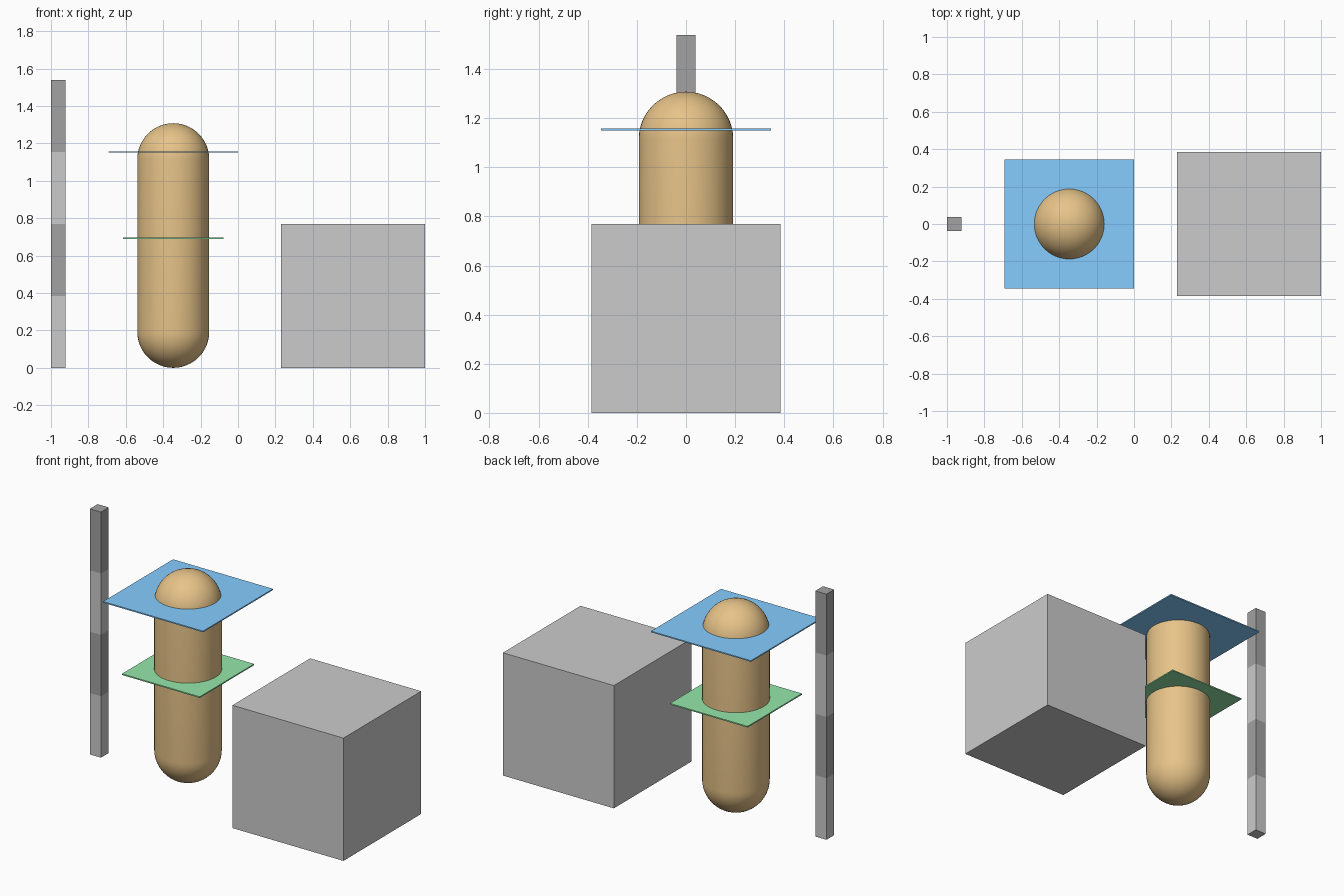
import bpy, bmesh, math
from mathutils import Vector, Matrix

if "Cube" in bpy.data.objects:
    bpy.data.objects.remove(bpy.data.objects["Cube"])

S = 1 / 1.3          # one metre in model units
CAPSULE_X = -0.45


def material(name, rgb):
    mat = bpy.data.materials.new(name)
    mat.diffuse_color = (*rgb, 1)
    mat.use_nodes = True
    mat.node_tree.nodes["Principled BSDF"].inputs["Base Color"].default_value = mat.diffuse_color
    return mat


def add_object(name, bm, mat=None):
    mesh = bpy.data.meshes.new(name)
    bm.to_mesh(mesh)
    bm.free()
    obj = bpy.data.objects.new(name, mesh)
    bpy.context.collection.objects.link(obj)
    if mat:
        mesh.materials.append(mat)
    return obj


def box(name, centre, size, mat=None):
    bm = bmesh.new()
    bmesh.ops.create_cube(bm, size=1)
    bmesh.ops.transform(bm, verts=bm.verts, matrix=Matrix.Translation(Vector(centre) * S)
                        @ Matrix.Diagonal((*(Vector(size) * S), 1)))
    return add_object(name, bm, mat)


def capsule(name, x, radius, height, mat, sides=48, rings=12):
    # half outline from bottom pole to top pole, spun around z
    pts = []
    for start, z in ((-90, radius), (0, height - radius)):
        for i in range(rings + 1):
            a = math.radians(start + 90 * i / rings)
            pts.append((radius * math.cos(a), 0, z + radius * math.sin(a)))
    bm = bmesh.new()
    verts = [bm.verts.new(p) for p in pts]
    edges = [bm.edges.new(pair) for pair in zip(verts, verts[1:])]
    bmesh.ops.spin(bm, geom=verts + edges, cent=(0, 0, 0), axis=(0, 0, 1),
                   angle=math.tau, steps=sides)
    bmesh.ops.remove_doubles(bm, verts=bm.verts, dist=1e-4)
    bmesh.ops.recalc_face_normals(bm, faces=bm.faces)
    bmesh.ops.transform(bm, verts=bm.verts,
                        matrix=Matrix.Scale(S, 4) @ Matrix.Translation((x, 0, 0)))
    for f in bm.faces:
        f.smooth = True
    return add_object(name, bm, mat)


tan = material("tan", (0.8, 0.55, 0.25))
blue = material("blue", (0.24, 0.61, 1.0))
green = material("green", (0.3, 0.8, 0.4))
dark = material("dark_grey", (0.36, 0.36, 0.36))

# one-metre reference cube
box("reference_cube", (0.8, 0, 0.5), (1, 1, 1))

# body capsule with its two level markers
capsule("body_capsule", CAPSULE_X, 0.25, 1.7, tan)
box("upper_level_plate", (CAPSULE_X, 0, 1.5), (0.9, 0.9, 0.01), blue)
box("lower_level_plate", (CAPSULE_X, 0, 0.9), (0.7, 0.7, 0.01), green)

# banded measuring post
for i in range(4):
    box(f"post_band_{i + 1}", (-1.25, 0, 0.25 + 0.5 * i), (0.1, 0.1, 0.5),
        dark if i % 2 else None)
